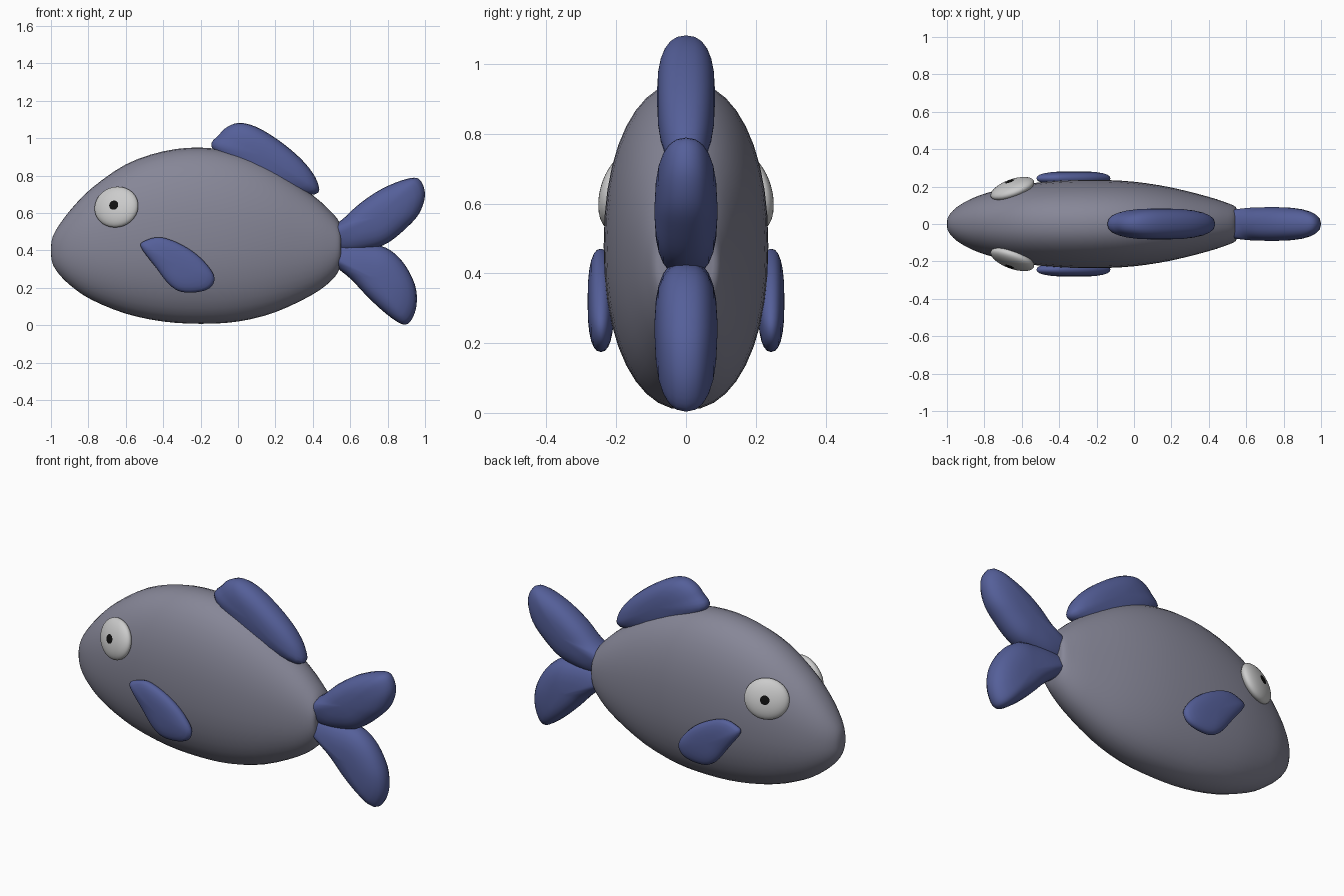
import bpy, bmesh
from math import sin, cos, pi, radians
from mathutils import Vector, Matrix

if "Cube" in bpy.data.objects:
    bpy.data.objects.remove(bpy.data.objects["Cube"])


def material(name, rgb):
    m = bpy.data.materials.new(name)
    m.diffuse_color = (*rgb, 1)
    m.use_nodes = True
    m.node_tree.nodes["Principled BSDF"].inputs["Base Color"].default_value = m.diffuse_color
    return m


SKIN = material("skin", (0.24, 0.24, 0.31))
FIN = material("fin_blue", (0.09, 0.115, 0.32))
WHITE = material("eye_white", (0.7, 0.7, 0.68))
BLACK = material("pupil_black", (0.005, 0.005, 0.005))


def spline(points, closed, steps=4):
    """Smooth curve through points (Catmull-Rom)."""
    n, out = len(points), []
    pick = lambda i: Vector(points[i % n if closed else max(0, min(n - 1, i))])
    for i in range(n if closed else n - 1):
        a, b, c, d = (pick(i + k) for k in (-1, 0, 1, 2))
        for s in range(steps):
            t = s / steps
            out.append(0.5 * (2 * b + (c - a) * t + (2 * a - 5 * b + 4 * c - d) * t * t
                              + (3 * b - a - 3 * c + d) * t ** 3))
    if not closed:
        out.append(Vector(points[-1]))
    return out


def power(v, p):
    return abs(v) ** p * (1 if v >= 0 else -1)


def skin_rings(name, rings, mat):
    """Bridge a list of equal rings and cap both ends."""
    bm = bmesh.new()
    loops = [[bm.verts.new(p) for p in r] for r in rings]
    for a, b in zip(loops, loops[1:]):
        for i in range(len(a)):
            j = (i + 1) % len(a)
            bm.faces.new((a[i], a[j], b[j], b[i]))
    bm.faces.new(loops[0])
    bm.faces.new(loops[-1])
    bmesh.ops.recalc_face_normals(bm, faces=bm.faces)
    return finish(name, bm, mat)


def finish(name, bm, mat):
    me = bpy.data.meshes.new(name)
    bm.to_mesh(me)
    bm.free()
    me.materials.append(mat)
    ob = bpy.data.objects.new(name, me)
    bpy.context.collection.objects.link(ob)
    bpy.ops.object.select_all(action='DESELECT')
    ob.select_set(True)
    bpy.context.view_layer.objects.active = ob
    bpy.ops.object.shade_smooth_by_angle(angle=radians(50))
    return ob


def fin(name, outline, half, y=0.0):
    """Cushion-shaped fin from an (x, z) outline."""
    pts = spline(outline, True)
    mid = sum(pts, Vector((0, 0))) / len(pts)
    rings = []
    for k in range(13):
        a = (-0.97 + 1.94 * k / 12) * pi / 2
        s, h = cos(a) ** 0.75, half * power(sin(a), 0.85)
        rings.append([(mid.x + (p.x - mid.x) * s, y + h, mid.y + (p.y - mid.y) * s) for p in pts])
    return skin_rings(name, rings, FIN)


def disc(name, centre, size, rot, mat):
    """Flattened ball."""
    bm = bmesh.new()
    bmesh.ops.create_uvsphere(bm, u_segments=32, v_segments=20, radius=1)
    bm.transform(Matrix.Translation(centre) @ rot @ Matrix.Diagonal((*size, 1)))
    return finish(name, bm, mat)


# body: x, top, bottom, half width
stations = [(-1, .42, .38, .012), (-.99, .475, .325, .045), (-.95, .545, .265, .088),
            (-.88, .635, .20, .13), (-.78, .735, .135, .168), (-.6, .86, .062, .21),
            (-.4, .93, .02, .231), (-.2, .95, .008, .236), (0, .92, .02, .226),
            (.2, .835, .07, .195), (.4, .695, .165, .145), (.5, .605, .24, .112),
            (.54, .555, .295, .094), (.55, .52, .335, .078)]
rings = []
for x, top, bot, w in spline(stations, False, 3):
    c, h = (top + bot) / 2, (top - bot) / 2
    rings.append([(x, w * power(cos(a), .92), c + h * power(sin(a), .92))
                  for a in (2 * pi * i / 40 for i in range(40))])
skin_rings("body", rings, SKIN)

# dorsal fin and tail
fin("dorsal_fin", [(-.14, .95), (-.10, 1.02), (-.05, 1.065), (.02, 1.082), (.12, 1.05),
                   (.25, .965), (.36, .865), (.425, .765), (.41, .70), (.2, .72), (0, .82)], .083)
fin("tail_upper", [(.42, .44), (.45, .50), (.55, .56), (.65, .65), (.77, .73), (.9, .782),
                   (.97, .78), (1.0, .70), (.97, .60), (.9, .52), (.8, .44), (.7, .405),
                   (.55, .39)], .09)
fin("tail_lower", [(.42, .41), (.55, .44), (.68, .435), (.79, .415), (.88, .34), (.945, .22),
                   (.955, .11), (.925, .025), (.88, .005), (.8, .055), (.7, .145), (.6, .25),
                   (.5, .33)], .09)

# paired parts
pectoral = [(-.52, .42), (-.49, .455), (-.41, .47), (-.3, .43), (-.2, .36), (-.13, .27),
            (-.14, .21), (-.2, .18), (-.3, .178), (-.37, .22), (-.44, .31)]
for side, label in ((-1, "right"), (1, "left")):
    fin("side_fin_" + label, pectoral, .038, side * .244)
    normal = Vector((-.36, side, .26)).normalized()
    rot = normal.to_track_quat('Z', 'Y').to_matrix().to_4x4()
    centre = Vector((-.65, side * .188, .632))
    disc("eye_" + label, centre, (.123, .112, .045), rot, WHITE)
    disc("pupil_" + label, centre + normal * .029, (.046, .044, .018), rot, BLACK)
